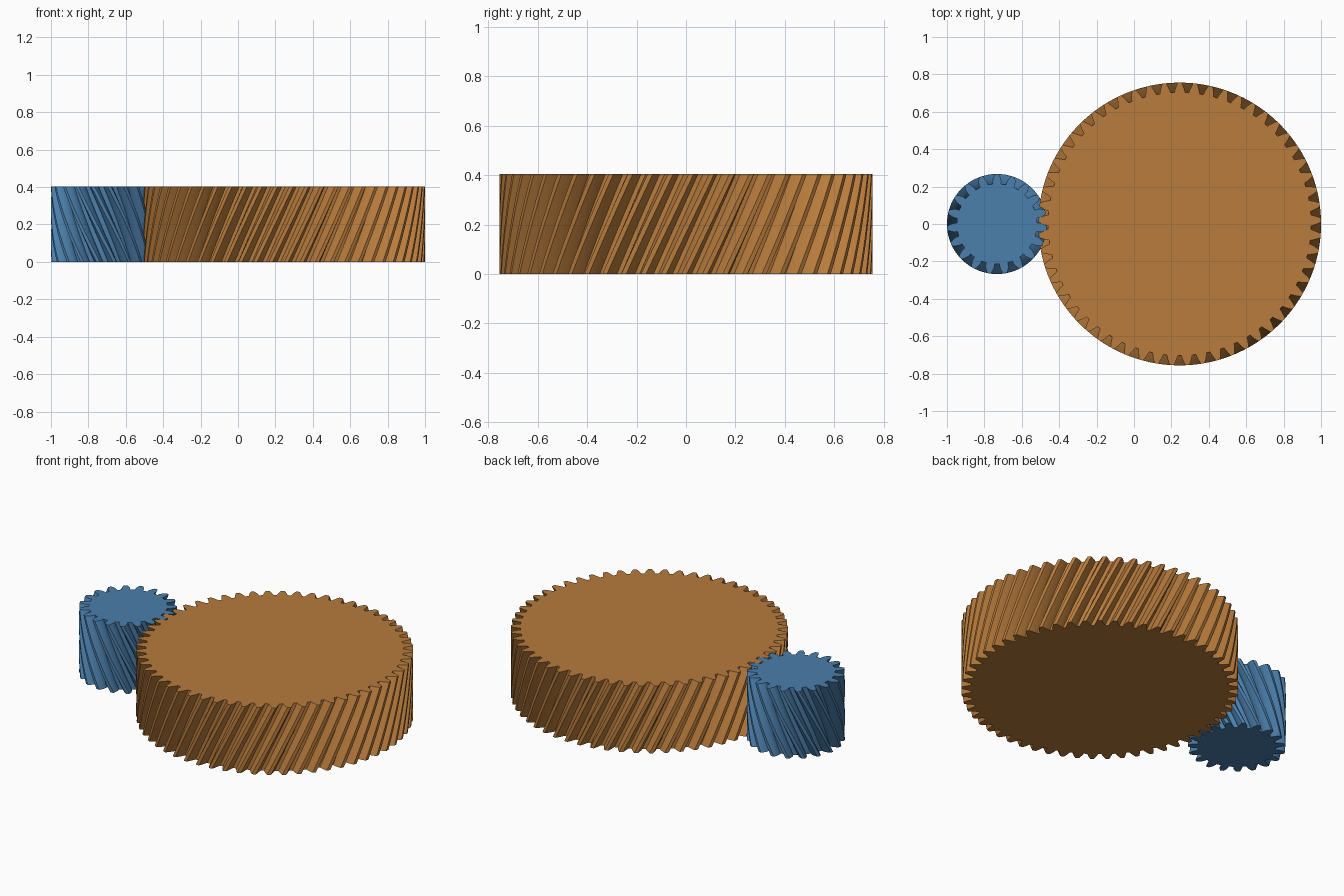
import bpy
from math import pi, cos, sin, tan, atan, sqrt, radians

if "Cube" in bpy.data.objects:
    bpy.data.objects.remove(bpy.data.objects["Cube"])

HELIX = radians(25)
Z_PINION, Z_WHEEL = 19, 57
MODULE = 1 / ((Z_PINION + Z_WHEEL) / 2 / cos(HELIX) + 1)   # overall length = 2
M_TRANS = MODULE / cos(HELIX)
ALPHA = atan(tan(radians(20)) / cos(HELIX))
HEIGHT = 0.404
LAYERS = 20


def tooth_profile(teeth):
    """Closed involute outline, first tooth centred on angle 0."""
    r = M_TRANS * teeth / 2
    ra, rf, rb = r + MODULE, r - 1.25 * MODULE, r * cos(ALPHA)

    def half_angle(rad):
        t = sqrt(max((rad / rb) ** 2 - 1, 0))
        return pi / (2 * teeth) + (tan(ALPHA) - ALPHA) - (t - atan(t))

    start = max(rb, rf)
    radii = [start + (ra - start) * i / 5 for i in range(6)]
    flank = [(q, half_angle(q)) for q in radii]
    if rf < rb:
        flank.insert(0, (rf, flank[0][1]))
    tooth = [(q, -a) for q, a in flank] + [(ra, 0)] + [(q, a) for q, a in reversed(flank)]
    return [(q, a + 2 * pi * k / teeth) for k in range(teeth) for q, a in tooth], r


def helical_gear(name, teeth, cx, phase, hand, color):
    outline, r = tooth_profile(teeth)
    n = len(outline)
    verts, faces = [], []
    for j in range(LAYERS + 1):
        z = HEIGHT * j / LAYERS
        turn = phase + hand * tan(HELIX) / r * (z - HEIGHT)
        verts += [(cx + q * cos(a + turn), q * sin(a + turn), z) for q, a in outline]
    for j in range(LAYERS):
        for i in range(n):
            k = (i + 1) % n
            faces.append((j * n + i, j * n + k, (j + 1) * n + k, (j + 1) * n + i))
    faces.append(tuple(reversed(range(n))))
    faces.append(tuple(range(LAYERS * n, (LAYERS + 1) * n)))
    mesh = bpy.data.meshes.new(name)
    mesh.from_pydata(verts, [], faces)
    obj = bpy.data.objects.new(name, mesh)
    bpy.context.collection.objects.link(obj)
    mat = bpy.data.materials.new(name + "_paint")
    mat.diffuse_color = color
    mat.use_nodes = True
    mat.node_tree.nodes["Principled BSDF"].inputs["Base Color"].default_value = mat.diffuse_color
    mesh.materials.append(mat)
    bpy.ops.object.select_all(action='DESELECT')
    obj.select_set(True)
    bpy.context.view_layer.objects.active = obj
    bpy.ops.object.shade_smooth_by_angle(angle=radians(25))
    return obj


R_PINION = M_TRANS * Z_PINION / 2 + MODULE
R_WHEEL = M_TRANS * Z_WHEEL / 2 + MODULE

# Small gear and large gear, opposite hands, both with a tooth at +y so they mesh
helical_gear("pinion", Z_PINION, -1 + R_PINION, pi / 2, -1, (0.07, 0.21, 0.41, 1))
helical_gear("large_gear", Z_WHEEL, 1 - R_WHEEL, pi / 2, 1, (0.48, 0.2, 0.045, 1))
